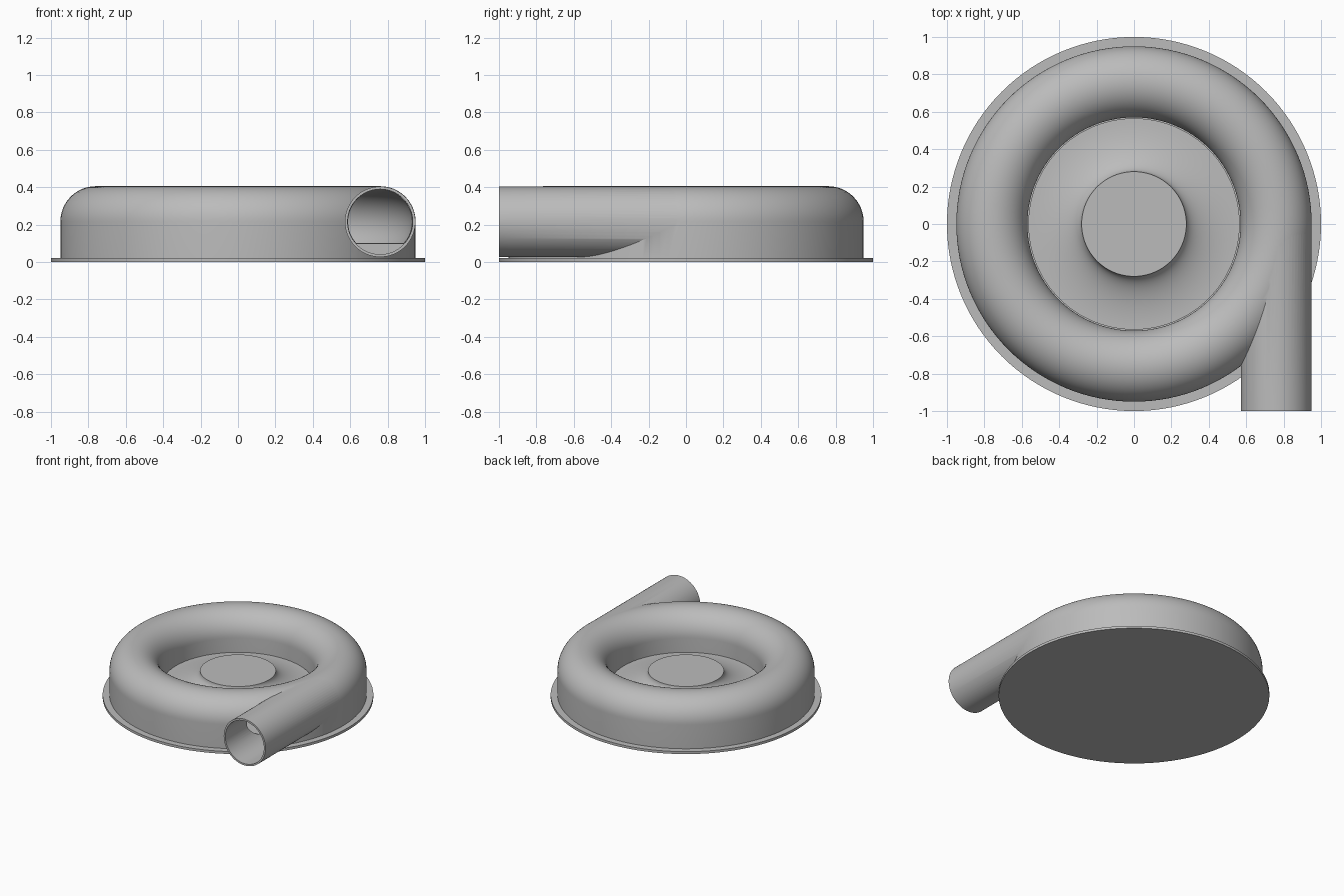
import bpy, bmesh, math
from mathutils import Matrix, Vector

cube = bpy.data.objects.get("Cube")
if cube:
    bpy.data.objects.remove(cube, do_unlink=True)

grey = bpy.data.materials.new("plain grey")
grey.use_nodes = True
colour = (0.5, 0.5, 0.5, 1)
grey.diffuse_color = colour
grey.node_tree.nodes["Principled BSDF"].inputs["Base Color"].default_value = colour

RING, MID, TUBE = 0.76, 0.215, 0.19   # ring radius, centre height, tube radius
FLOOR = 0.1                           # height of the channel floor


def finish(name, bm):
    bmesh.ops.remove_doubles(bm, verts=bm.verts, dist=1e-5)
    bmesh.ops.recalc_face_normals(bm, faces=bm.faces)
    mesh = bpy.data.meshes.new(name)
    bm.to_mesh(mesh)
    bm.free()
    mesh.materials.append(grey)
    obj = bpy.data.objects.new(name, mesh)
    bpy.context.collection.objects.link(obj)
    return obj


def lathe(name, profile, closed=False, steps=128):
    """Turn a profile of (radius, height) about the z axis."""
    bm = bmesh.new()
    vs = [bm.verts.new((r, 0, z)) for r, z in profile]
    pairs = list(zip(vs, vs[1:])) + ([(vs[-1], vs[0])] if closed else [])
    edges = [bm.edges.new(p) for p in pairs]
    bmesh.ops.spin(bm, geom=vs + edges, cent=(0, 0, 0), axis=(0, 0, 1),
                   angle=math.tau, steps=steps, use_duplicate=False)
    return finish(name, bm)


def extrude(name, profile, y0, y1):
    """Extrude a closed profile of (x, z) along y."""
    bm = bmesh.new()
    face = bm.faces.new([bm.verts.new((x, y0, z)) for x, z in profile])
    new = bmesh.ops.extrude_face_region(bm, geom=[face])["geom"]
    moved = [v for v in new if isinstance(v, bmesh.types.BMVert)]
    bmesh.ops.translate(bm, verts=moved, vec=(0, y1 - y0, 0))
    if face.is_valid and len(face.link_loops if hasattr(face, "link_loops") else face.loops) == 0:
        bm.faces.remove(face)
    return finish(name, bm)


def arc(radius, start, end, count):
    return [(RING + radius * math.cos(a), MID + radius * math.sin(a))
            for a in (start + (end - start) * i / count for i in range(count + 1))]


def circle(radius):
    return arc(radius, 0, math.tau, 64)[:-1]


def channel(radius, floor):
    """Circle section cut flat at the floor."""
    dip = math.asin((MID - floor) / radius)
    return arc(radius, -dip, math.pi + dip, 40)


def combine(target, tool, operation):
    mod = target.modifiers.new("cut", "BOOLEAN")
    mod.operation, mod.solver, mod.object = operation, "EXACT", tool
    bpy.context.view_layer.objects.active = target
    bpy.ops.object.modifier_apply(modifier=mod.name)
    bpy.data.objects.remove(tool, do_unlink=True)


# Base plate
base = lathe("base_plate", [(0, 0), (1, 0), (1, 0.02), (0, 0.02)])

# Volute casing: half-round top with straight walls
casing = lathe("volute_casing",
               [(0.95, 0.01)] + arc(TUBE, 0, math.pi, 32) + [(0.57, 0.01)],
               closed=True)

# Tangential outlet pipe, joined to the casing
combine(casing, extrude("outlet_pipe", circle(0.1885), -1, 0.03), "UNION")

# Hollow bore, its stepped continuation and the ring channel
combine(casing, extrude("bore_cutter", circle(0.174), -1.1, -0.55), "DIFFERENCE")
combine(casing, extrude("passage_cutter", channel(0.173, FLOOR), -0.6, 0.02), "DIFFERENCE")
combine(casing, lathe("channel_cutter", channel(0.171, FLOOR + 0.002), closed=True),
        "DIFFERENCE")

# Central hub with a concave flare
flare = [(0.565 - 0.285 * math.cos(t), MID - 0.115 * math.sin(t))
         for t in (math.pi / 2 * i / 20 for i in range(21))]
hub = lathe("flared_hub", [(0, MID)] + flare + [(0.565, 0.01), (0, 0.01)])

# Smooth shading with sharp rims
bpy.ops.object.select_all(action="DESELECT")
for obj in (base, casing, hub):
    obj.select_set(True)
bpy.context.view_layer.objects.active = casing
bpy.ops.object.shade_smooth_by_angle(angle=math.radians(30))
